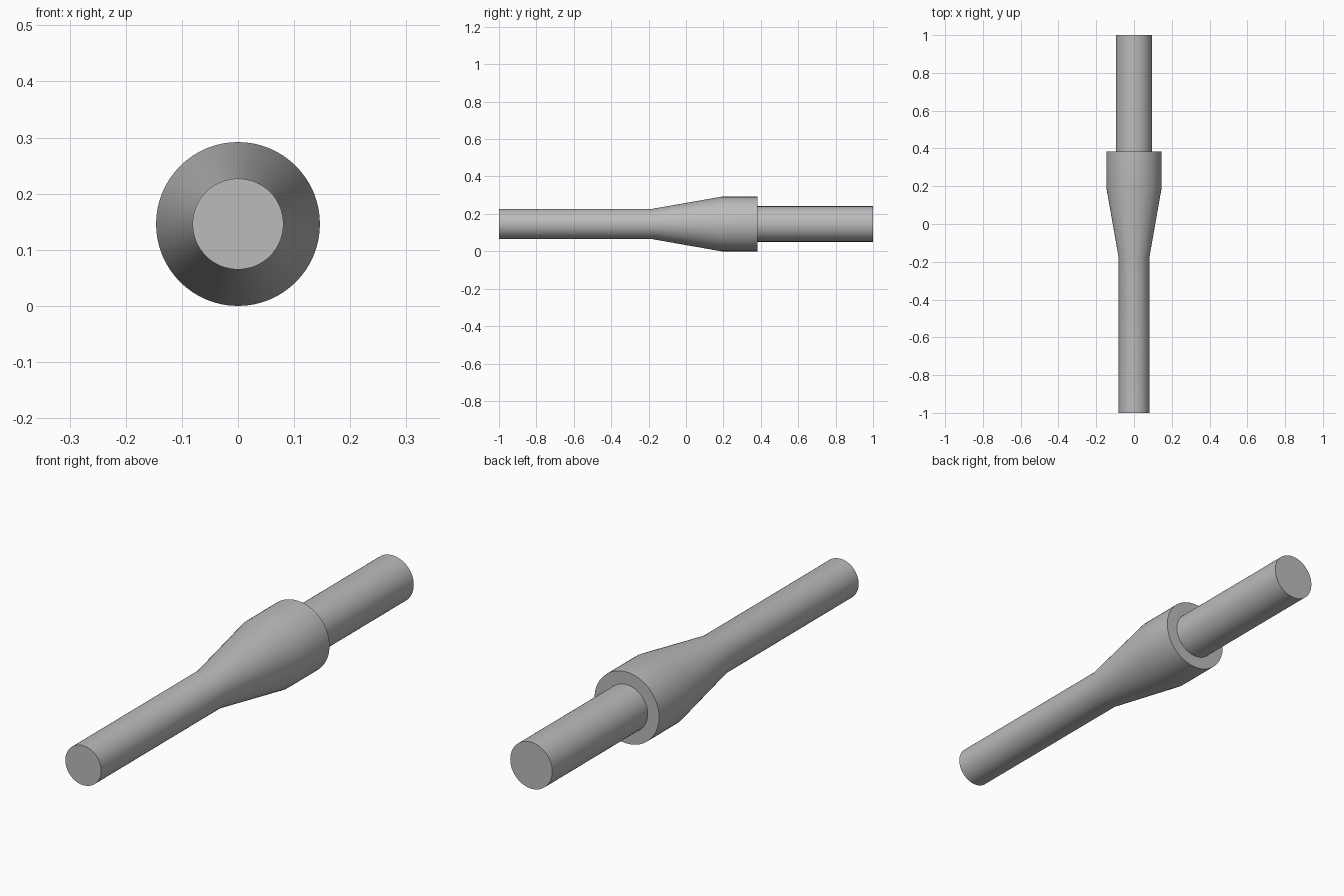
import bpy
import bmesh
from math import cos, sin, radians, tau

SIDES = 64
AXIS_Z = 0.146

cube = bpy.data.objects.get("Cube")
if cube:
    bpy.data.objects.remove(cube, do_unlink=True)

grey = bpy.data.materials.new("plain_grey")
grey.use_nodes = True
colour = (0.5, 0.5, 0.5, 1)
grey.diffuse_color = colour
grey.node_tree.nodes["Principled BSDF"].inputs["Base Color"].default_value = colour


def turned_part(name, profile):
    """Closed solid turned about the y axis from (y, radius) stations."""
    bm = bmesh.new()
    rings = []
    for y, r in profile:
        angles = [tau * i / SIDES for i in range(SIDES)]
        rings.append([bm.verts.new((r * cos(a), y, r * sin(a))) for a in angles])
    for a, b in zip(rings, rings[1:]):
        for i in range(SIDES):
            j = (i + 1) % SIDES
            bm.faces.new((a[i], a[j], b[j], b[i]))
    bm.faces.new(rings[0])
    bm.faces.new(rings[-1])
    bmesh.ops.recalc_face_normals(bm, faces=bm.faces)
    mesh = bpy.data.meshes.new(name)
    bm.to_mesh(mesh)
    bm.free()
    mesh.materials.append(grey)
    obj = bpy.data.objects.new(name, mesh)
    obj.location.z = AXIS_Z
    bpy.context.collection.objects.link(obj)
    bpy.ops.object.select_all(action="DESELECT")
    obj.select_set(True)
    bpy.context.view_layer.objects.active = obj
    bpy.ops.object.shade_smooth_by_angle(angle=radians(30))
    return obj


# Thin front shaft flaring into the wide collar
turned_part("front_shaft_and_collar",
            [(-1, 0.081), (-0.18, 0.081), (0.19, 0.146), (0.383, 0.146)])

# Thicker rear shaft, seated slightly inside the collar
turned_part("rear_shaft", [(0.36, 0.095), (1, 0.095)])
